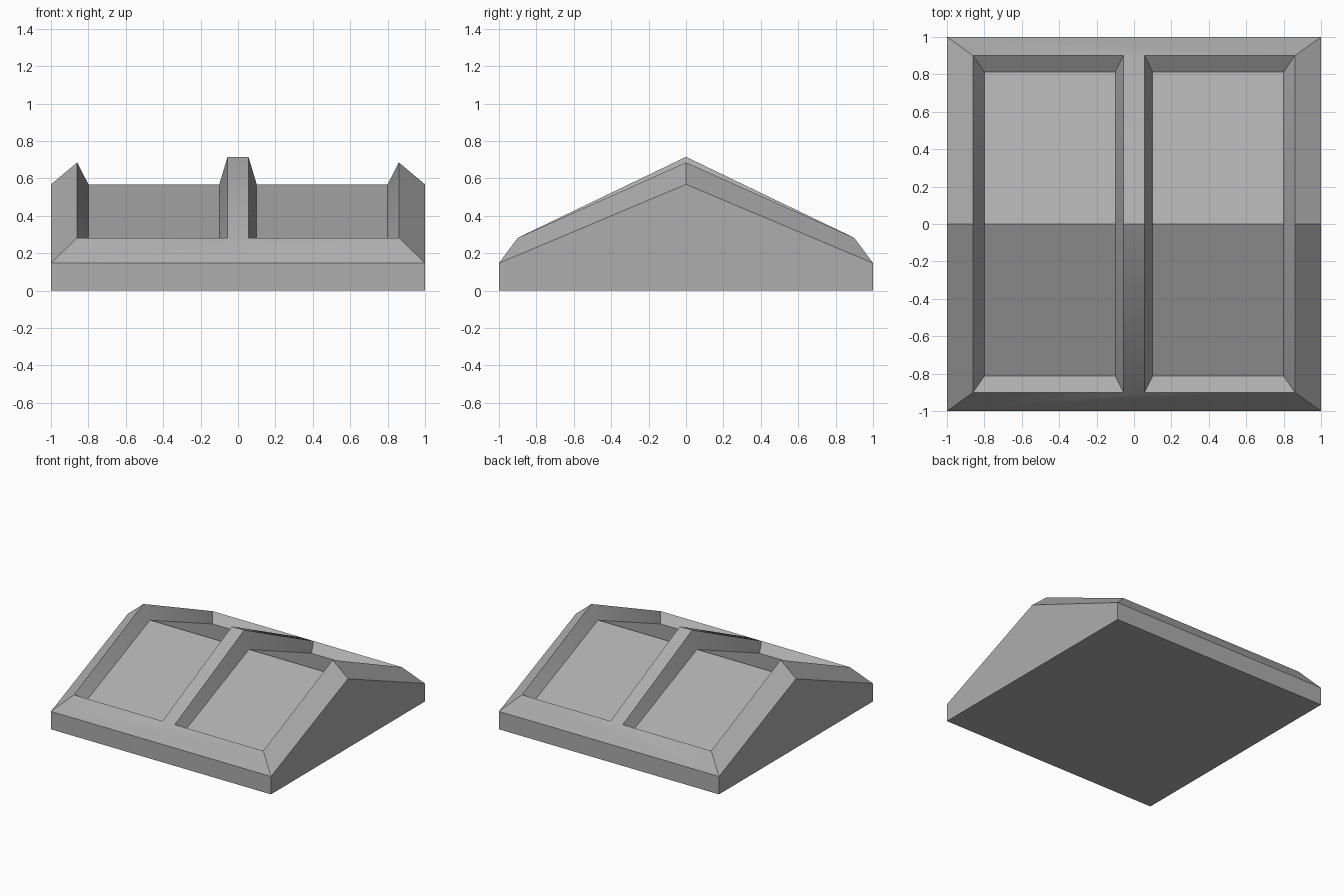
import bpy
import bmesh
import math

if "Cube" in bpy.data.objects:
    bpy.data.objects.remove(bpy.data.objects["Cube"], do_unlink=True)

grey = bpy.data.materials.new("medium grey")
grey.use_nodes = True
grey.diffuse_color = (0.42, 0.42, 0.42, 1)
grey.node_tree.nodes["Principled BSDF"].inputs["Base Color"].default_value = (0.42, 0.42, 0.42, 1)

# Matching cross-section points (outside edge to centre line) at the eave and at the ridge
eave = {
    "outer": (1.0, 1.0, 0.147),
    "rim": (0.86, 0.9, 0.282),
    "floor_out": (0.8, 0.813, 0.226),
    "floor_in": (0.1, 0.813, 0.226),
    "divider": (0.056, 0.9, 0.282),
    "centre": (0.0, 0.9, 0.282),
}
ridge_height = {"outer": 0.568, "rim": 0.685, "floor_out": 0.568,
                "floor_in": 0.568, "divider": 0.715, "centre": 0.715}
ridge = {name: (eave[name][0], 0.0, z) for name, z in ridge_height.items()}

# One quarter of the roof
names = list(eave)
quarter = [(eave[a], eave[b], ridge[b], ridge[a]) for a, b in zip(names, names[1:])]
eave_middle = (0.0, 1.0, eave["outer"][2])
base_corner, base_front, base_side, base_middle = (1, 1, 0), (0, 1, 0), (1, 0, 0), (0, 0, 0)
quarter += [
    # sloping eave strip and end wall of the sunken panel
    (eave_middle, eave["outer"], eave["rim"], eave["divider"], eave["centre"]),
    (eave["rim"], eave["floor_out"], eave["floor_in"], eave["divider"]),
    # outside walls and underside
    (eave_middle, eave["outer"], base_corner, base_front),
    (eave["outer"], ridge["outer"], base_side, base_corner),
    (base_corner, base_side, base_middle, base_front),
]

# Repeat the quarter in all four directions and weld it into one closed shell
bm = bmesh.new()
for sx in (1, -1):
    for sy in (1, -1):
        for face in quarter:
            bm.faces.new([bm.verts.new((sx * x, sy * y, z)) for x, y, z in face])
bmesh.ops.remove_doubles(bm, verts=bm.verts[:], dist=0.001)

# Join flat pieces across the centre plane
bmesh.ops.recalc_face_normals(bm, faces=bm.faces[:])
seams = [e for e in bm.edges if all(abs(v.co.x) < 0.001 for v in e.verts)
         and e.calc_face_angle(1) < 0.001]
bmesh.ops.dissolve_edges(bm, edges=seams, use_verts=True)

mesh = bpy.data.meshes.new("panelled_gable_roof")
bm.to_mesh(mesh)
bm.free()
mesh.materials.append(grey)
roof = bpy.data.objects.new("panelled_gable_roof", mesh)
bpy.context.collection.objects.link(roof)

# Soften the joint between eave strip and divider, keep other edges sharp
bpy.ops.object.select_all(action="DESELECT")
roof.select_set(True)
bpy.context.view_layer.objects.active = roof
bpy.ops.object.shade_smooth_by_angle(angle=math.radians(30))
